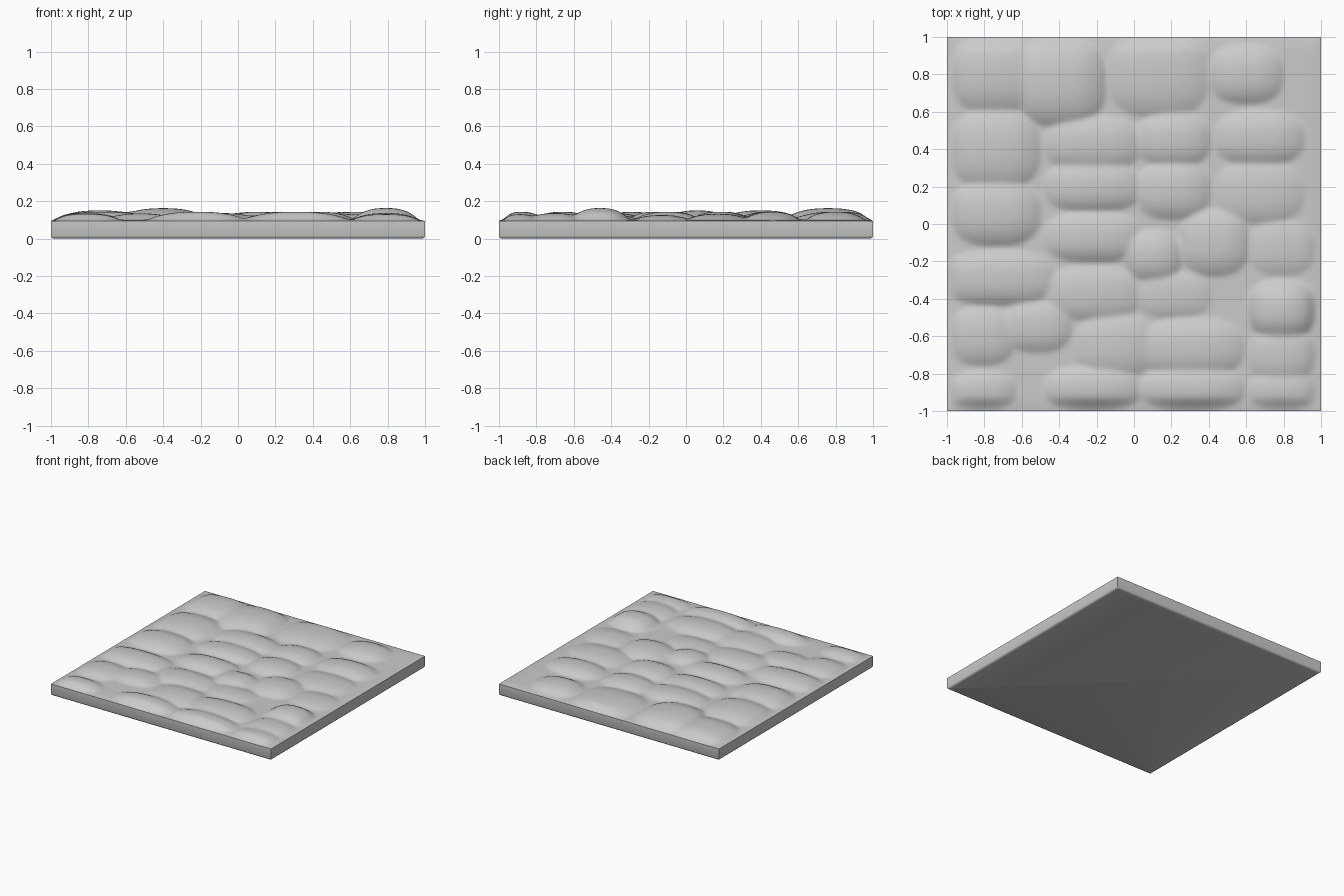
import bpy, bmesh, math

if "Cube" in bpy.data.objects:
    bpy.data.objects.remove(bpy.data.objects["Cube"])

N = 150          # grid resolution
BASE = 0.095     # mortar level
RIM = 0.015      # rounding of the lower edge
stones = []


def column(x, half_width, *cobbles):
    """Cobbles stacked in one column, each as y, half depth, optional height."""
    for y, half_depth, *h in cobbles:
        stones.append((x, y, half_width, half_depth, h[0] if h else 0.043))


# Regular columns from left to right
column(-.74, .23, (.8, .2, .05), (.4, .21, .05), (.06, .17, .05))
column(-.72, .29, (-.29, .14))
column(-.81, .17, (-.6, .15, .035), (-.89, .1, .032))
column(-.22, .25, (.43, .14), (.2, .13), (-.07, .13), (-.37, .14, .034), (-.88, .11))
column(.21, .19, (.45, .14), (.18, .15), (-.38, .12, .024))
column(.31, .27, (-.66, .15), (-.88, .11))
column(.67, .23, (.46, .14), (.17, .16, .032))
column(.79, .17, (-.13, .14, .025), (-.46, .15, .063), (-.7, .14, .036), (-.89, .1, .03))
# Single cobbles that break the columns
column(-.4, .24, (.76, .23, .062))
column(.13, .26, (.8, .22))
column(.6, .19, (.8, .15))
column(.1, .15, (-.17, .13))
column(.43, .18, (-.1, .17))
column(-.52, .18, (-.55, .13, .034))
column(-.1, .21, (-.65, .16, .036))


def height(x, y):
    """Softly merged rounded cobbles, fading out at the tile border."""
    total = 0.0
    for cx, cy, rx, ry, h in stones:
        d = (abs(x - cx) / (rx * 1.06)) ** 2.5 + (abs(y - cy) / (ry * 1.06)) ** 2.5
        if d < 1.0:
            total += (h * (1 - d) ** 0.9) ** 4
    edge = max(0.0, min(1 - abs(x), 1 - abs(y)))
    fade = math.sin(min(1.0, edge / 0.08) * math.pi / 2)
    return BASE + fade * (0.006 + total ** 0.25)


# Cobbled top surface
bm = bmesh.new()
bmesh.ops.create_grid(bm, x_segments=N, y_segments=N, size=1)
for v in bm.verts:
    v.co.z = height(v.co.x, v.co.y)
for _ in range(3):
    inner = [v for v in bm.verts if not v.is_boundary]
    bmesh.ops.smooth_vert(bm, verts=inner, factor=0.5,
                          use_axis_x=True, use_axis_y=True, use_axis_z=True)

# Sides and rounded lower edge: sweep the border down
border = [e for e in bm.edges if e.is_boundary]
for z, inset in ((RIM, 0), (RIM * 0.3, RIM * 0.3), (0, RIM)):
    new = bmesh.ops.extrude_edge_only(bm, edges=border)["geom"]
    half = 1 - inset
    for v in (g for g in new if isinstance(g, bmesh.types.BMVert)):
        v.co.x = max(-half, min(half, v.co.x))
        v.co.y = max(-half, min(half, v.co.y))
        v.co.z = z
    border = [e for e in bm.edges if e.is_boundary]

# Flat underside
bmesh.ops.contextual_create(bm, geom=border)
bmesh.ops.remove_doubles(bm, verts=bm.verts, dist=1e-5)
bmesh.ops.recalc_face_normals(bm, faces=bm.faces)

mesh = bpy.data.meshes.new("cobblestone_tile")
bm.to_mesh(mesh)
bm.free()
tile = bpy.data.objects.new("cobblestone_tile", mesh)
bpy.context.collection.objects.link(tile)
bpy.context.view_layer.objects.active = tile
tile.select_set(True)
bpy.ops.object.shade_smooth_by_angle(angle=math.radians(50))
